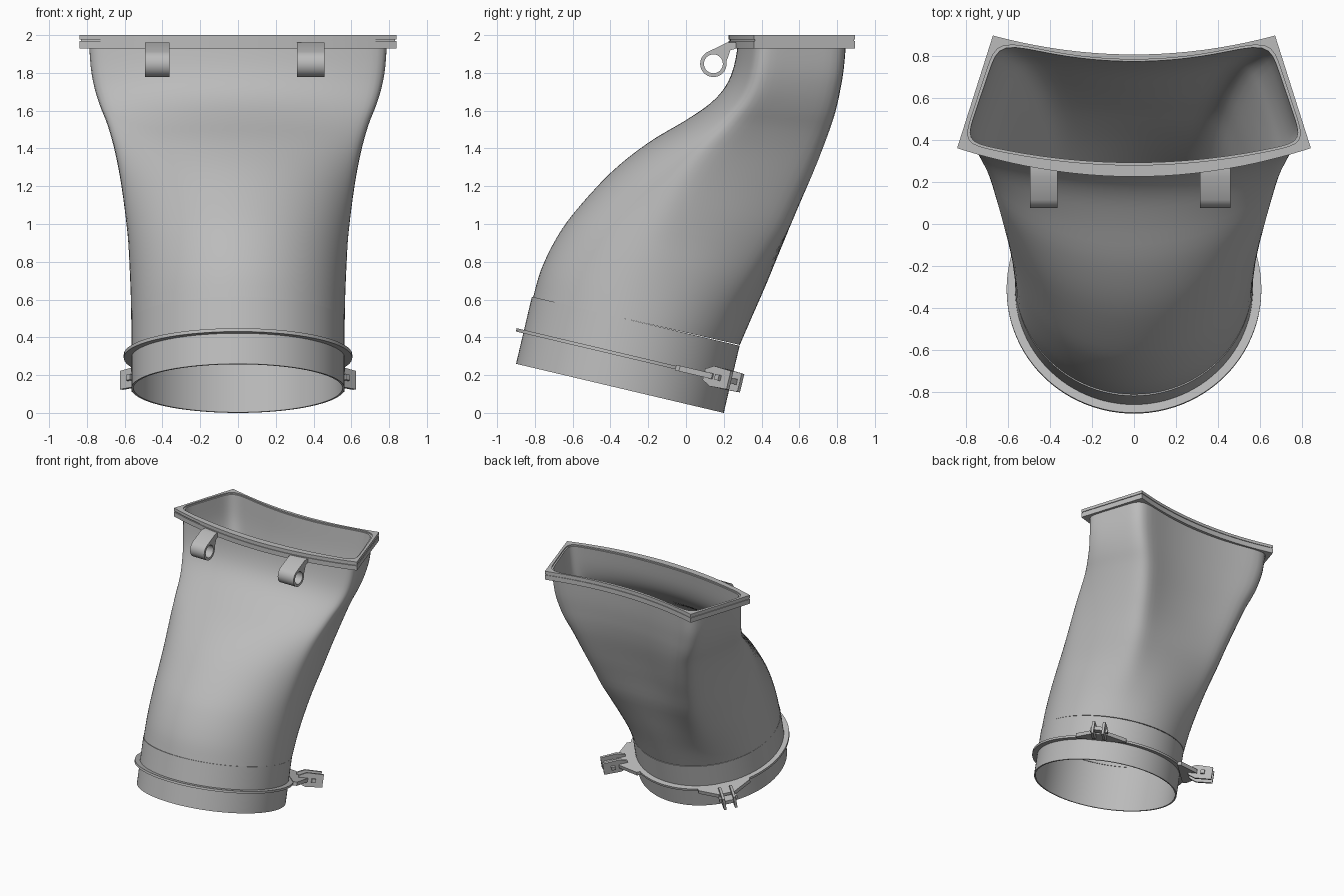
import bpy
import bmesh
from math import sin, cos, pi, radians, atan2
from mathutils import Vector, Matrix

cube = bpy.data.objects.get("Cube")
if cube:
    bpy.data.objects.remove(cube)

grey = bpy.data.materials.new("plain_grey")
grey.use_nodes = True
grey.diffuse_color = (0.5, 0.5, 0.5, 1)
grey.node_tree.nodes["Principled BSDF"].inputs["Base Color"].default_value = (0.5, 0.5, 0.5, 1)
parts = []


def finish(name, bm, matrix):
    mesh = bpy.data.meshes.new(name)
    bm.transform(matrix)
    bm.to_mesh(mesh)
    bm.free()
    mesh.materials.append(grey)
    obj = bpy.data.objects.new(name, mesh)
    bpy.context.collection.objects.link(obj)
    parts.append(obj)


def loft(name, rows, matrix=Matrix()):
    """Skin closed rows of points; the last row joins the first."""
    bm = bmesh.new()
    grid = [[bm.verts.new(p) for p in row] for row in rows]
    count = len(rows[0])
    for r, low in enumerate(grid):
        high = grid[(r + 1) % len(grid)]
        for i in range(count):
            j = (i + 1) % count
            bm.faces.new((low[i], low[j], high[j], high[i]))
    finish(name, bm, matrix)


def pipe(name, inner, outer, z0, z1, matrix, sides=96):
    def circle(r, z):
        return [(r * cos(2 * pi * i / sides), r * sin(2 * pi * i / sides), z) for i in range(sides)]
    loft(name, [circle(outer, z0), circle(outer, z1), circle(inner, z1), circle(inner, z0)], matrix)


def prism(name, outline, depth, matrix):
    """Extrude a flat outline evenly to both sides of its plane."""
    bm = bmesh.new()
    face = bm.faces.new([bm.verts.new((x, y, -depth / 2)) for x, y in outline])
    top = bmesh.ops.extrude_face_region(bm, geom=[face])["geom"]
    bmesh.ops.translate(bm, vec=(0, 0, depth), verts=[v for v in top if isinstance(v, bmesh.types.BMVert)])
    bmesh.ops.recalc_face_normals(bm, faces=bm.faces)
    finish(name, bm, matrix)


# Outlines run from the front corner at -x, along the front, and round the back
FRONT, SIDE, BACK = 48, 14, 20
TOTAL = FRONT + 2 * SIDE + BACK


def bowed_outline(fx, fy, front_mid, bx, by, back_mid):
    pts = []
    for i in range(FRONT):
        u = 2 * i / FRONT - 1
        pts.append(Vector((u * fx, front_mid + (fy - front_mid) * u * u)))
    a, b = Vector((fx, fy)), Vector((bx, by))
    pts += [a.lerp(b, i / SIDE) for i in range(SIDE)]
    for i in range(BACK):
        u = 1 - 2 * i / BACK
        pts.append(Vector((u * bx, back_mid + (by - back_mid) * u * u)))
    a.x, b.x = -fx, -bx
    return pts + [b.lerp(a, i / SIDE) for i in range(SIDE)]


def normalise(pts):
    wide = max(p.x for p in pts)
    low, high = min(p.y for p in pts), max(p.y for p in pts)
    return [Vector((p.x / wide, (p.y - low) / (high - low))) for p in pts]


mouth = bowed_outline(0.82, 0.39, 0.285, 0.655, 0.875, 0.775)
for _ in range(5):
    mouth = [(mouth[i - 1] + 2 * mouth[i] + mouth[(i + 1) % TOTAL]) / 4 for i in range(TOTAL)]
mouth = normalise(mouth)
round_end = normalise([Vector((cos(pi + 2 * pi * i / TOTAL), sin(pi + 2 * pi * i / TOTAL)))
                       for i in range(TOTAL)])

# Stations: front y, front z, back y, back z, half width, share of mouth shape
stations = [Vector(s) for s in (
    (-.81, .61, .285, .36, .565, 0),
    (-.77, .75, .35, .51, .568, .05),
    (-.70, .90, .42, .67, .575, .15),
    (-.60, 1.05, .49, .84, .585, .28),
    (-.40, 1.27, .59, 1.08, .615, .45),
    (-.20, 1.43, .68, 1.29, .65, .6),
    (0, 1.55, .75, 1.47, .69, .72),
    (.13, 1.64, .79, 1.59, .73, .83),
    (.21, 1.73, .815, 1.70, .76, .91),
    (.255, 1.84, .835, 1.82, .78, .97),
    (.28, 1.99, .85, 1.99, .79, 1))]


def spline(pts, steps):
    out = []
    for k in range(len(pts) - 1):
        p0, p1, p2, p3 = (pts[max(0, min(len(pts) - 1, k + d))] for d in (-1, 0, 1, 2))
        for i in range(steps):
            t = i / steps
            out.append(p1 + (p2 - p0) * (t / 2) + (2 * p0 - 5 * p1 + 4 * p2 - p3) * (t * t / 2)
                       + (3 * p1 - p0 - 3 * p2 + p3) * (t ** 3 / 2))
    return out + [pts[-1]]


def section(s, wall=0):
    fy, fz, by, bz, half, mix = s
    shape = normalise([a.lerp(b, mix) for a, b in zip(round_end, mouth)])
    front, back = Vector((0, fy, fz)), Vector((0, by, bz))
    inset = (back - front).normalized() * wall
    front, back = front + inset, back - inset
    return [front.lerp(back, p.y) + Vector((p.x * (half - wall), 0, 0)) for p in shape]


# Duct body
smooth_stations = spline(stations, 4)
outer_rows = [section(s) for s in smooth_stations]
inner_rows = [section(s, 0.012) for s in reversed(smooth_stations)]
loft("duct_body", outer_rows + inner_rows)

# Mouth flange: two plates with a thin recessed gasket
rim = bowed_outline(0.84, 0.36, 0.225, 0.67, 0.895, 0.805)
gasket_rim = bowed_outline(0.832, 0.366, 0.231, 0.664, 0.889, 0.799)
for name, edge, z0, z1 in (("lower_flange", rim, 1.93, 1.968),
                           ("flange_gasket", gasket_rim, 1.968, 1.976),
                           ("upper_flange", rim, 1.976, 2.0)):
    hole = outer_rows[-1]
    loft(name, [[(p.x, p.y, z0) for p in edge], [(p.x, p.y, z1) for p in edge],
                [(p.x, p.y, z1) for p in hole], [(p.x, p.y, z0) for p in hole]])

# Hinge eyes on the front; local x, y, z become y, z, x
sideways = Matrix(((0, 0, 1, 0), (1, 0, 0, 0), (0, 1, 0, 0), (0, 0, 0, 1)))
for side, x, width in (("right", -0.428, 0.13), ("left", 0.385, 0.145)):
    place = Matrix.Translation((x, 0, 0)) @ sideways
    pipe("hinge_eye_" + side, 0.05, 0.07, -width / 2, width / 2,
         place @ Matrix.Translation((0.145, 1.848, 0)), 40)
    prism("hinge_arm_" + side, [(0.115, 1.911), (0.22, 1.962), (0.27, 1.962), (0.27, 1.93),
                                (0.235, 1.92), (0.214, 1.86), (0.19, 1.892), (0.15, 1.908)], width, place)

# Tilted round collar with its clamp ring
tilt = Matrix.Translation((0, -0.35, 0.13)) @ Matrix.Rotation(-atan2(0.26, 1.1), 4, "X")
pipe("collar", 0.553, 0.565, 0, 0.365, tilt)
pipe("clamp_ring", 0.56, 0.605, 0.166, 0.184, tilt)

# Clamp latches on the back quarters; local x points outward
for side, angle in (("left", 45), ("right", 135)):
    place = tilt @ Matrix.Rotation(radians(angle), 4, "Z") @ Matrix.Translation((0, 0, 0.175))
    prism("latch_lug_" + side, [(0.57, -0.2), (0.6, -0.2), (0.71, -0.06), (0.71, 0.06),
                                (0.6, 0.2), (0.57, 0.2)], 0.03, place)
    upright = place @ Matrix.Rotation(radians(90), 4, "X")
    for sign in (-1, 1):
        prism("latch_cheek_" + side, [(0.64, -0.03), (0.7, -0.055), (0.83, -0.05), (0.83, 0.05),
                                      (0.7, 0.055), (0.64, 0.03)], 0.02,
              upright @ Matrix.Translation((0, 0, sign * 0.042)))
    prism("latch_bar_" + side, [(0.77, -0.05), (0.81, -0.05), (0.81, 0.05), (0.77, 0.05)], 0.03,
          place)
    prism("latch_pin_" + side, [(0.74, -0.07), (0.77, -0.07), (0.77, 0.07), (0.74, 0.07)], 0.03,
          place)

# Smooth shading with crisp edges
bpy.ops.object.select_all(action="DESELECT")
for obj in parts:
    obj.select_set(True)
bpy.context.view_layer.objects.active = parts[0]
bpy.ops.object.shade_smooth_by_angle(angle=radians(35))
